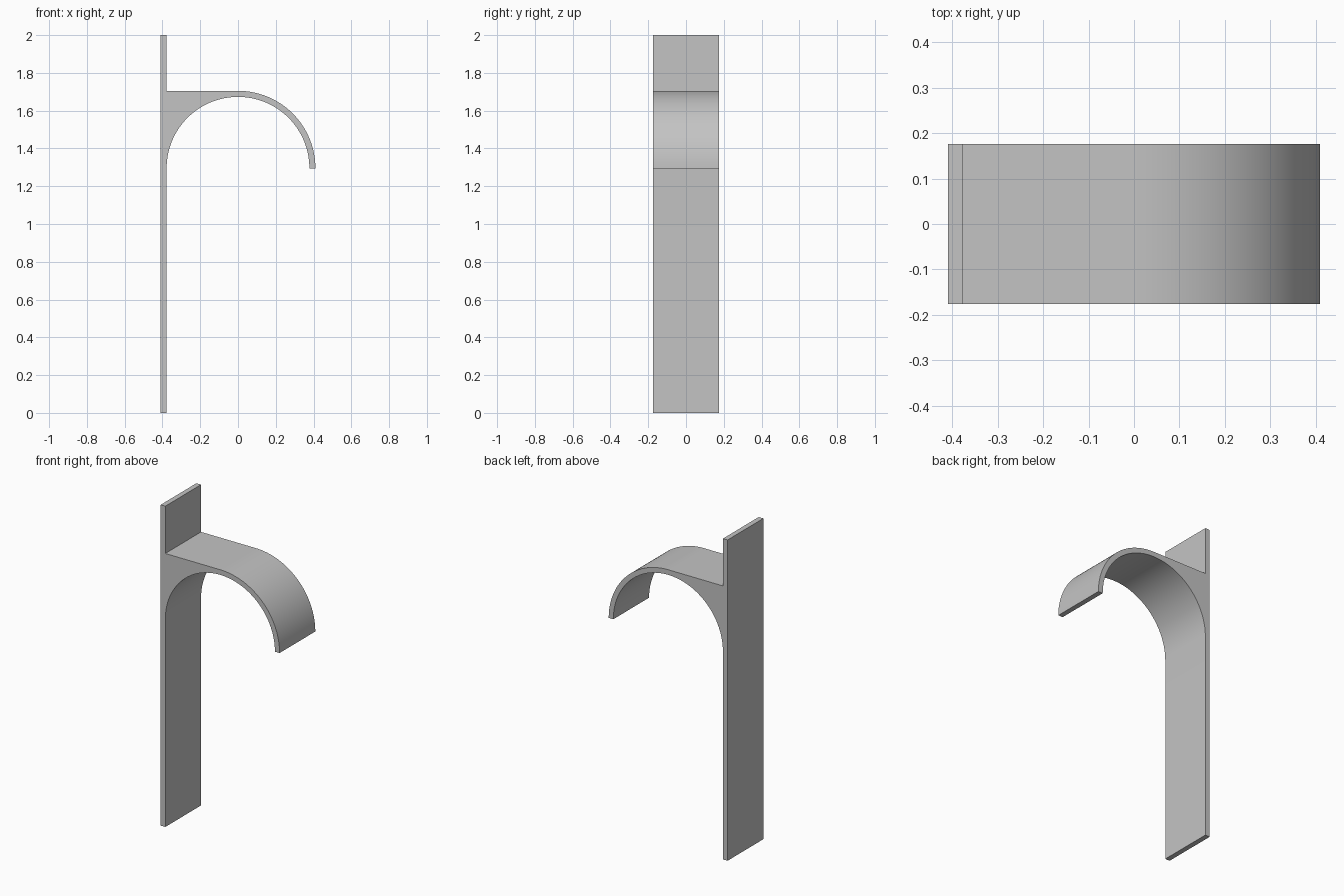
import bpy
import bmesh
from math import sin, cos, pi, radians

cube = bpy.data.objects.get("Cube")
if cube:
    bpy.data.objects.remove(cube, do_unlink=True)

HALF_WIDTH = 0.176
OUTER, INNER = 0.41, 0.378
ARC_Z = 1.295
HEIGHT = 2.0
STEPS = 32


def arc(radius, start, end, steps):
    """Points of an arc about the hook centre, in the x-z plane."""
    angles = [start + (end - start) * i / steps for i in range(steps + 1)]
    return [(radius * cos(a), ARC_Z + radius * sin(a)) for a in angles]


# Side profile: back plate, flat shelf, outer hook curve, inner hook curve
profile = [(-OUTER, 0), (-INNER, 0)]
profile += arc(INNER, pi, 0, 2 * STEPS)
profile += arc(OUTER, 0, pi / 2, STEPS)
profile += [(-INNER, ARC_Z + OUTER), (-INNER, HEIGHT), (-OUTER, HEIGHT)]

# Extrude the profile across the width
bm = bmesh.new()
face = bm.faces.new([bm.verts.new((x, -HALF_WIDTH, z)) for x, z in profile])
result = bmesh.ops.extrude_face_region(bm, geom=[face], use_keep_orig=True)
moved = [v for v in result["geom"] if isinstance(v, bmesh.types.BMVert)]
bmesh.ops.translate(bm, verts=moved, vec=(0, 2 * HALF_WIDTH, 0))
bmesh.ops.recalc_face_normals(bm, faces=bm.faces)
mesh = bpy.data.meshes.new("hook_bracket")
bm.to_mesh(mesh)
bm.free()

bracket = bpy.data.objects.new("hook_bracket", mesh)
bpy.context.collection.objects.link(bracket)

# Plain grey finish
grey = bpy.data.materials.new("plain_grey")
grey.use_nodes = True
colour = (0.55, 0.55, 0.55, 1)
grey.diffuse_color = colour
grey.node_tree.nodes["Principled BSDF"].inputs["Base Color"].default_value = colour
mesh.materials.append(grey)

# Smooth the curves and keep the corners sharp
bpy.ops.object.select_all(action="DESELECT")
bracket.select_set(True)
bpy.context.view_layer.objects.active = bracket
bpy.ops.object.shade_smooth_by_angle(angle=radians(30))
